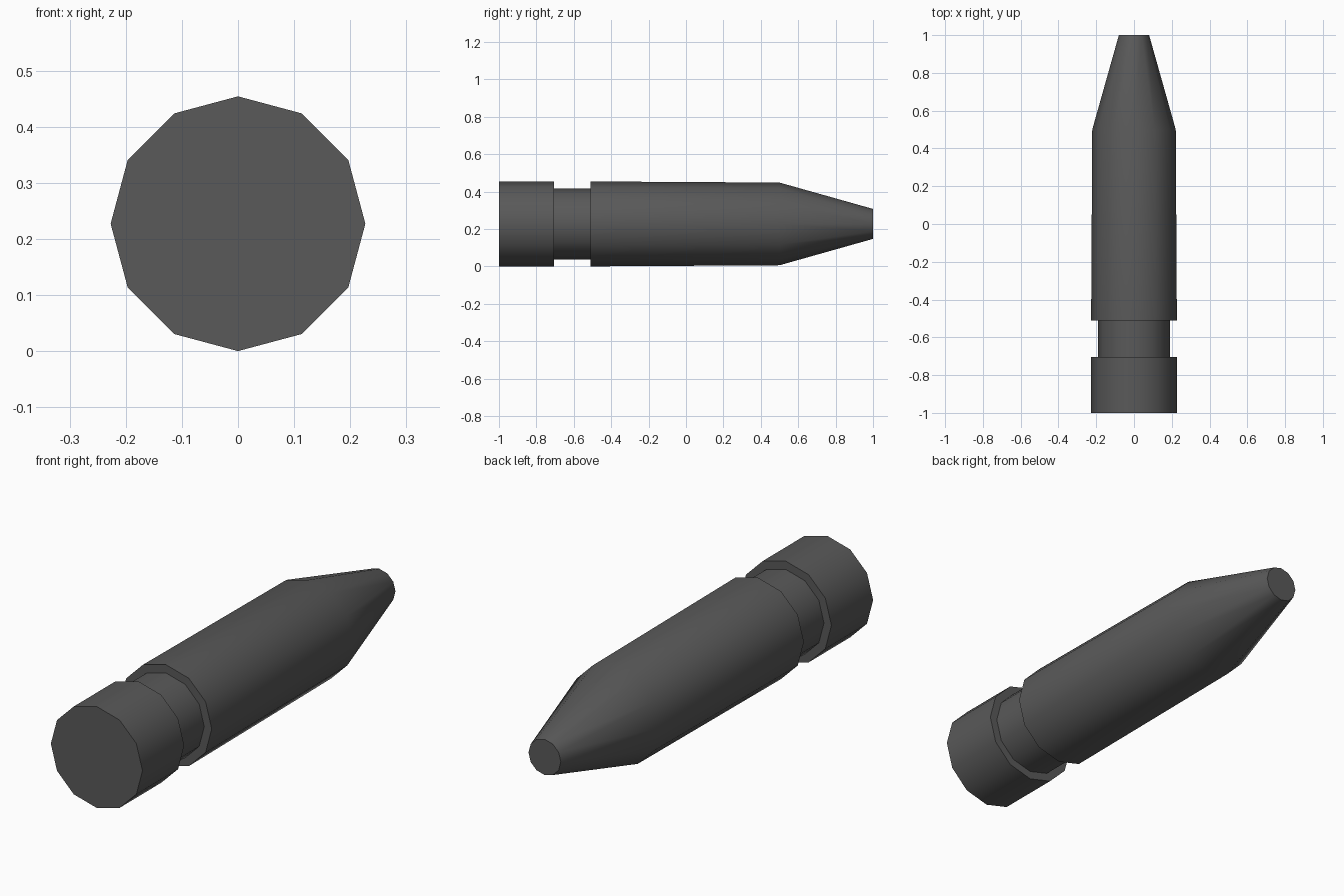
import bpy, bmesh, math

cube = bpy.data.objects.get("Cube")
if cube:
    bpy.data.objects.remove(cube, do_unlink=True)

SIDES = 12
RADIUS = 0.227

# Dark grey finish
grey = bpy.data.materials.new("dark grey")
grey.use_nodes = True
colour = (0.1, 0.1, 0.1, 1)
grey.diffuse_color = colour
grey.node_tree.nodes["Principled BSDF"].inputs["Base Color"].default_value = colour

# Profile along the pin: (y, radius) for head, retaining groove, shank, tapered tip
profile = [
    (-1.0, RADIUS), (-0.705, RADIUS),
    (-0.705, 0.19), (-0.51, 0.19),
    (-0.51, RADIUS), (0.5, 0.221),
    (1.0, 0.08),
]


def lathe(name, points, material):
    """Turn a profile around the y axis and close both ends."""
    bm = bmesh.new()
    rings = []
    for y, r in points:
        angles = [math.tau * i / SIDES for i in range(SIDES)]
        rings.append([bm.verts.new((r * math.sin(a), y, r * math.cos(a))) for a in angles])
    for a, b in zip(rings, rings[1:]):
        for i in range(SIDES):
            j = (i + 1) % SIDES
            bm.faces.new((a[i], a[j], b[j], b[i]))
    bm.faces.new(rings[0])
    bm.faces.new(rings[-1])
    bmesh.ops.recalc_face_normals(bm, faces=bm.faces)
    mesh = bpy.data.meshes.new(name)
    bm.to_mesh(mesh)
    bm.free()
    mesh.materials.append(material)
    obj = bpy.data.objects.new(name, mesh)
    bpy.context.collection.objects.link(obj)
    return obj


# Grooved pin lying on its side
pin = lathe("grooved_pin", profile, grey)
pin.location.z = RADIUS
bpy.ops.object.select_all(action="DESELECT")
pin.select_set(True)
bpy.context.view_layer.objects.active = pin
bpy.ops.object.shade_smooth_by_angle(angle=math.radians(40))
